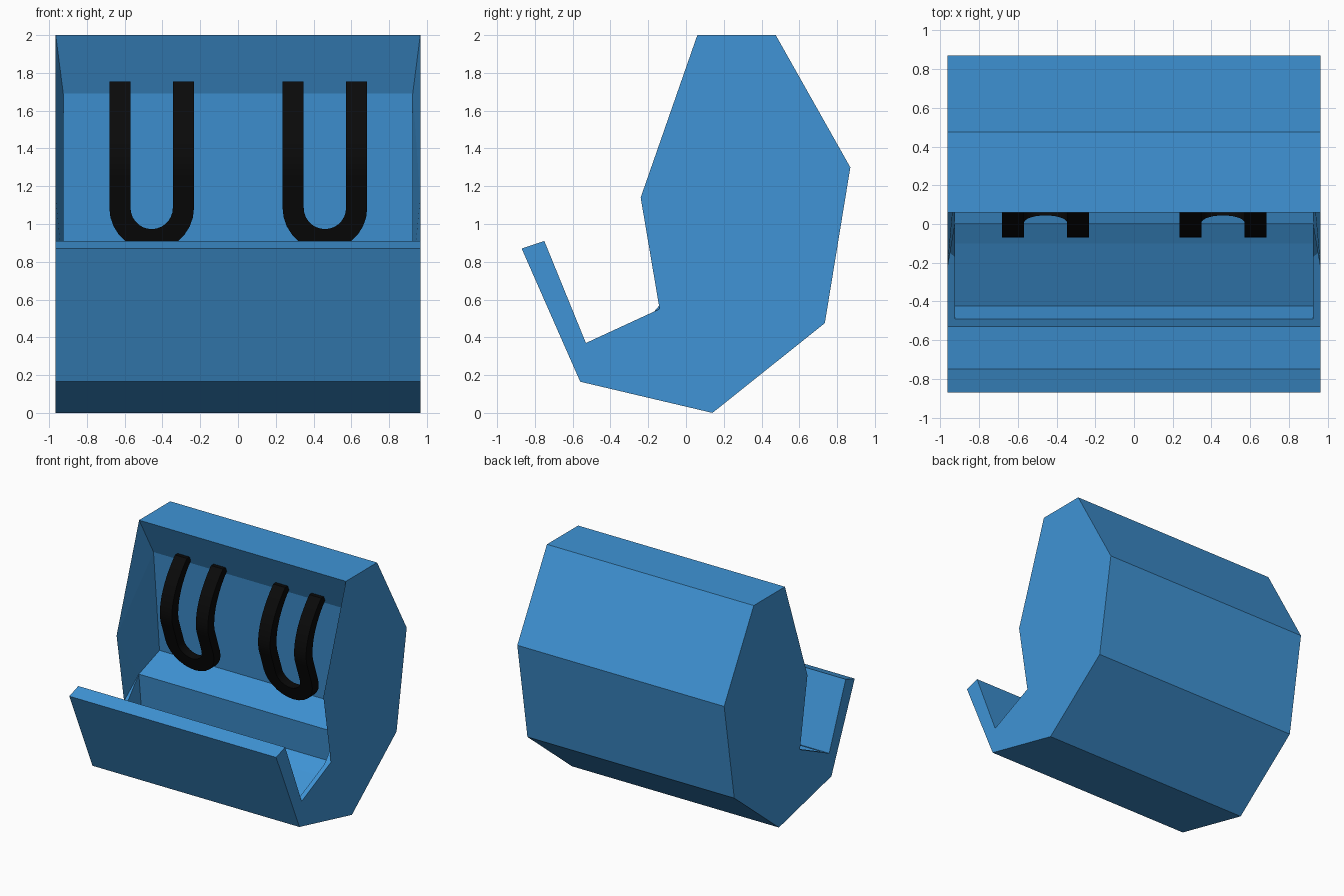
import bpy, bmesh, math
from mathutils import Vector

cube = bpy.data.objects.get("Cube")
if cube:
    bpy.data.objects.remove(cube, do_unlink=True)


def material(name, rgb):
    m = bpy.data.materials.new(name)
    m.use_nodes = True
    m.diffuse_color = (*rgb, 1)
    m.node_tree.nodes["Principled BSDF"].inputs["Base Color"].default_value = (*rgb, 1)
    return m


def finish(bm, name, mat):
    bmesh.ops.recalc_face_normals(bm, faces=bm.faces)
    me = bpy.data.meshes.new(name)
    bm.to_mesh(me)
    bm.free()
    me.materials.append(mat)
    ob = bpy.data.objects.new(name, me)
    bpy.context.collection.objects.link(ob)
    return ob


blue = material("blue", (0.05, 0.296, 0.67))
black = material("black", (0.003, 0.003, 0.003))

# Outer side profile (y, z), ending with the open front edge
OUTER = {
    "top_front": (0.06, 2.0), "top_back": (0.475, 2.0), "back_high": (0.87, 1.30),
    "back_low": (0.735, 0.475), "base": (0.14, 0.0), "lip_base": (-0.56, 0.165),
    "lip_front": (-0.87, 0.87), "lip_back": (-0.75, 0.91), "gutter": (-0.53, 0.37),
    "notch": (-0.14, 0.55), "elbow": (-0.24, 1.14),
}
# Recess corners, set in from the sides
INNER = {
    "ceiling": (0.195, 1.69), "ledge_back": (0.275, 0.83), "ledge_front": (0.0, 0.735),
    "riser_foot": (0.03, 0.46), "floor_mid": (-0.10, 0.385), "floor_front": (-0.425, 0.23),
    "pocket_front": (-0.49, 0.388), "rim_back": (-0.17, 0.535),
}
HALF, INSET = 0.965, 0.925

# Body: mirrored side walls joined by strips across the width
bm = bmesh.new()
vert = {}
for s in (-1, 1):
    for pts, x in ((OUTER, HALF), (INNER, INSET)):
        for n, (y, z) in pts.items():
            vert[n, s] = bm.verts.new((s * x, y, z))

side_faces = [
    list(OUTER),
    ["top_front", "elbow", "ceiling"],
    ["elbow", "ledge_front", "ceiling"],
    ["ceiling", "ledge_front", "ledge_back"],
    ["elbow", "notch", "ledge_front"],
    ["notch", "rim_back", "ledge_front"],
    ["notch", "gutter", "pocket_front", "rim_back"],
    ["rim_back", "pocket_front", "floor_front", "floor_mid", "riser_foot", "ledge_front"],
]
for s in (-1, 1):
    for names in side_faces:
        bm.faces.new([vert[n, s] for n in names])

around = list(OUTER)[:9] + ["pocket_front", "floor_front", "floor_mid", "riser_foot",
                            "ledge_front", "ledge_back", "ceiling"]
for a, b in zip(around, around[1:] + around[:1]):
    bm.faces.new([vert[a, -1], vert[b, -1], vert[b, 1], vert[a, 1]])
finish(bm, "body", blue)


# Hooks: U-shaped flat bars, bowed forward in the middle
def front_y(z):
    return -0.07 + (1.12 * (z - 1.33) ** 2 if z > 1.33 else 0.35 * max(0, 1.30 - z))


def hook(name, cx, width=0.112, depth=0.085):
    radius, zc, top, steps = 0.168, 1.085, 1.755, 14
    arm = [zc + (top - zc) * i / steps for i in range(1, steps + 1)]
    path = [(-radius, z, -1, 0) for z in reversed(arm)]
    for i in range(steps + 1):
        a = math.pi * (1 + i / steps)
        path.append((radius * math.cos(a), zc + radius * math.sin(a), math.cos(a), math.sin(a)))
    path += [(radius, z, 1, 0) for z in arm]
    bm = bmesh.new()
    rings = []
    for x, z, nx, nz in path:
        ring = []
        for off, back in ((-1, 0), (1, 0), (1, 1), (-1, 1)):
            px, pz = x + nx * off * width / 2, z + nz * off * width / 2
            ring.append(bm.verts.new(Vector((cx + px, front_y(pz) + back * depth, pz))))
        rings.append(ring)
    for r, q in zip(rings, rings[1:]):
        for i in range(4):
            j = (i + 1) % 4
            bm.faces.new([r[i], r[j], q[j], q[i]])
    bm.faces.new(rings[0])
    bm.faces.new(rings[-1])
    ob = finish(bm, name, black)
    bpy.ops.object.select_all(action="DESELECT")
    ob.select_set(True)
    bpy.context.view_layer.objects.active = ob
    bpy.ops.object.shade_smooth_by_angle(angle=math.radians(30))


hook("right_hook", -0.457)
hook("left_hook", 0.46)
